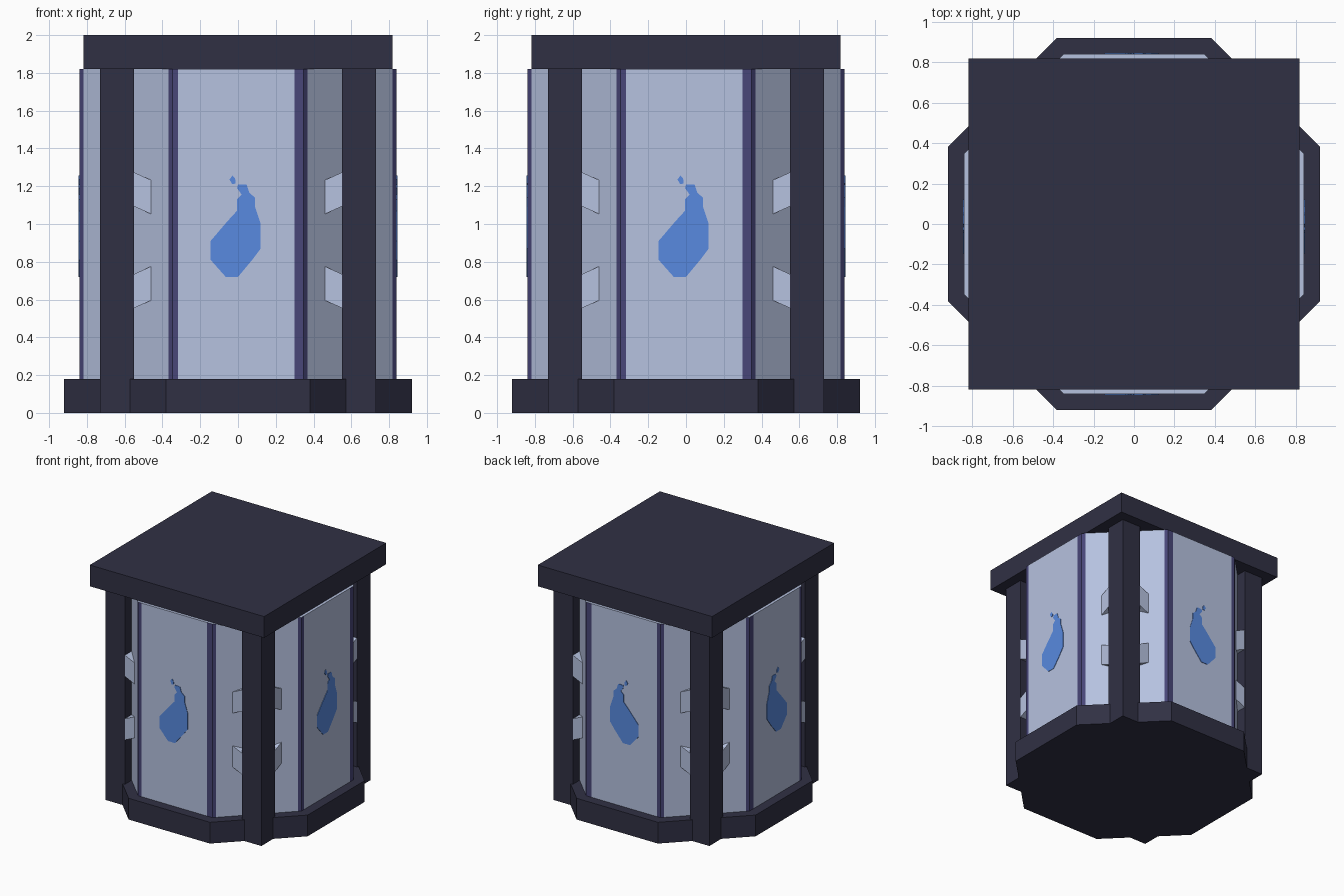
import bpy, bmesh, math
from mathutils import Vector

if "Cube" in bpy.data.objects:
    bpy.data.objects.remove(bpy.data.objects["Cube"])


def srgb(r, g, b):
    f = lambda c: c / 12.92 if c <= 0.04045 else ((c + 0.055) / 1.055) ** 2.4
    return (f(r / 255), f(g / 255), f(b / 255), 1)


def material(name, *rgb):
    m = bpy.data.materials.new(name)
    m.diffuse_color = srgb(*rgb)
    m.use_nodes = True
    m.node_tree.nodes["Principled BSDF"].inputs["Base Color"].default_value = m.diffuse_color
    return m


DARK = material("dark slate", 48, 48, 68)
PANE = material("pale blue glass", 182, 194, 224)
TRIM = material("purple trim", 72, 70, 120)
FLAME = material("flame blue", 88, 138, 224)


def finish(name, bm, *mats):
    bmesh.ops.recalc_face_normals(bm, faces=bm.faces)
    me = bpy.data.meshes.new(name)
    bm.to_mesh(me)
    bm.free()
    for m in mats:
        me.materials.append(m)
    ob = bpy.data.objects.new(name, me)
    bpy.context.collection.objects.link(ob)
    return ob


def prism(bm, pts, offset):
    """Closed solid from a flat 3D outline pushed along offset; returns side faces."""
    off = Vector(offset)
    a = [bm.verts.new(p) for p in pts]
    b = [bm.verts.new(Vector(p) + off) for p in pts]
    n = len(a)
    bm.faces.new(a)
    bm.faces.new(b)
    return [bm.faces.new((a[i], a[(i + 1) % n], b[(i + 1) % n], b[i])) for i in range(n)]


def rect(x0, x1, y0, y1, z):
    return [(x0, y0, z), (x1, y0, z), (x1, y1, z), (x0, y1, z)]


def octagon(apothem, z):
    r = apothem / math.cos(math.pi / 8)
    return [Vector((r * math.cos(a), r * math.sin(a), z))
            for a in (math.pi / 8 + k * math.pi / 4 for k in range(8))]


# Octagonal base
bm = bmesh.new()
prism(bm, octagon(0.92, 0), (0, 0, 0.18))
finish("base", bm, DARK)

# Square roof slab
bm = bmesh.new()
prism(bm, rect(-0.817, 0.817, -0.817, 0.817, 1.82), (0, 0, 0.18))
finish("roof", bm, DARK)

# Glass body: each side is split into trim, pane, trim
bm = bmesh.new()
corners = octagon(0.84, 0.18)
pts = []
for k in range(8):
    a, b = corners[k], corners[(k + 1) % 8]
    d = (b - a).normalized()
    # main sides have one wider trim, on the +x or +y end
    wa = 0.05 if k % 2 and d.x + d.y < 0 else 0.03
    wb = 0.05 if k % 2 and d.x + d.y > 0 else 0.03
    pts += [a, a + d * wa, b - d * wb]
for i, f in enumerate(prism(bm, pts, (0, 0, 1.64))):
    f.material_index = 0 if i % 3 == 1 else 1
finish("glass_body", bm, PANE, TRIM)

# Corner posts, and slanted bars running from each post into the glass
S = 0.45   # bar slope
for sx, xn in ((-1, "left"), (1, "right")):
    for sy, yn in ((-1, "front"), (1, "back")):
        bm = bmesh.new()
        prism(bm, rect(0.55 * sx, 0.73 * sx, 0.55 * sy, 0.73 * sy, 0), (0, 0, 1.82))
        finish(f"{yn}_{xn}_post", bm, DARK)
        bm = bmesh.new()
        for zc, slope in ((1.183, S), (0.645, -S)):
            lo, hi = zc - 0.13 * slope, zc + 0.07 * slope
            prof = [(0.42, lo - 0.09), (0.62, hi - 0.09), (0.62, hi + 0.09), (0.42, lo + 0.09)]
            prism(bm, [(u * sx, 0.57 * sy, z) for u, z in prof], (0, 0.158 * sy, 0))
            prism(bm, [(0.57 * sx, u * sy, z) for u, z in prof], (0.158 * sx, 0, 0))
        finish(f"{yn}_{xn}_bars", bm, PANE)

# Flame emblem plates on the four main panes
drop = [(-0.065, 0.72), (0, 0.72), (0.075, 0.81), (0.12, 0.87), (0.12, 1.0), (0.09, 1.09),
        (0.09, 1.14), (0.06, 1.165), (0.045, 1.21), (0, 1.21), (-0.005, 1.19), (0.02, 1.155),
        (-0.005, 1.13), (-0.005, 1.07), (-0.06, 1.01), (-0.145, 0.91), (-0.145, 0.81)]
spark = [(-0.03, 1.21), (-0.012, 1.215), (-0.015, 1.24), (-0.03, 1.257), (-0.045, 1.235)]
for name, axis, s in (("front", 1, -1), ("back", 1, 1), ("left", 0, -1), ("right", 0, 1)):
    bm = bmesh.new()
    for outline in (drop, spark):
        if axis:
            prism(bm, [(u, 0.838 * s, z) for u, z in outline], (0, 0.006 * s, 0))
        else:
            prism(bm, [(0.838 * s, u, z) for u, z in outline], (0.006 * s, 0, 0))
    finish(f"{name}_flame", bm, FLAME)
